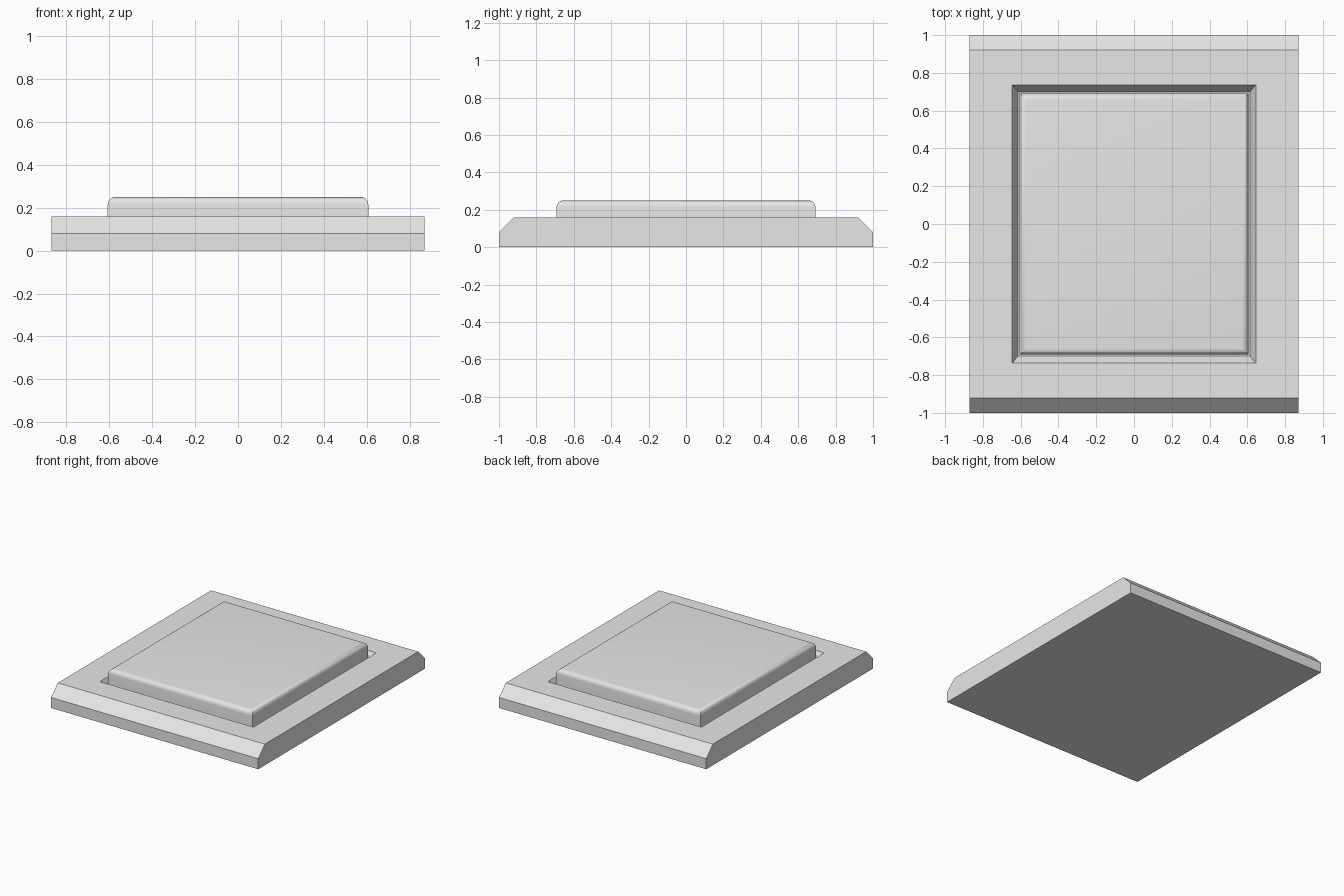
import bpy
import bmesh
from math import radians

old = bpy.data.objects.get("Cube")
if old:
    bpy.data.objects.remove(old, do_unlink=True)

# One plain grey for the whole model
GREY = (0.8, 0.8, 0.8, 1)
grey = bpy.data.materials.new("light_grey")
grey.use_nodes = True
grey.diffuse_color = GREY
grey.node_tree.nodes["Principled BSDF"].inputs["Base Color"].default_value = GREY


def finish(name, bm):
    bmesh.ops.recalc_face_normals(bm, faces=bm.faces)
    mesh = bpy.data.meshes.new(name)
    bm.to_mesh(mesh)
    bm.free()
    mesh.materials.append(grey)
    obj = bpy.data.objects.new(name, mesh)
    bpy.context.collection.objects.link(obj)
    return obj


def ring(bm, x, y, z):
    return [bm.verts.new((sx * x, sy * y, z))
            for sx, sy in ((-1, -1), (1, -1), (1, 1), (-1, 1))]


def bridge(bm, a, b):
    return [bm.faces.new((a[i], a[i - 1], b[i - 1], b[i])) for i in range(4)]


# Wall plate: straight sides, front and back edges chamfered, sunken tray
W, TOP, FLOOR = 0.87, 0.16, 0.10
bm = bmesh.new()
bottom = ring(bm, W, 1.0, 0)
shoulder = ring(bm, W, 1.0, 0.08)
top = ring(bm, W, 0.92, TOP)
lip = ring(bm, 0.645, 0.737, TOP)
tray = ring(bm, 0.615, 0.70, FLOOR)
bm.faces.new(bottom)
for lower, upper in ((bottom, shoulder), (shoulder, top), (top, lip), (lip, tray)):
    bridge(bm, lower, upper)
bm.faces.new(tray)
finish("wall_plate", bm)

# Rocker button: box with rounded top edges and mitred corners
bm = bmesh.new()
base = ring(bm, 0.607, 0.692, FLOOR)
crown = ring(bm, 0.607, 0.692, 0.25)
bm.faces.new(base)
bridge(bm, base, crown)
cap = bm.faces.new(crown)
bmesh.ops.bevel(bm, geom=list(cap.edges), offset=0.036, segments=6,
                profile=0.5, affect='EDGES')
button = finish("rocker_button", bm)
bpy.context.view_layer.objects.active = button
button.select_set(True)
bpy.ops.object.shade_smooth_by_angle(angle=radians(35))
